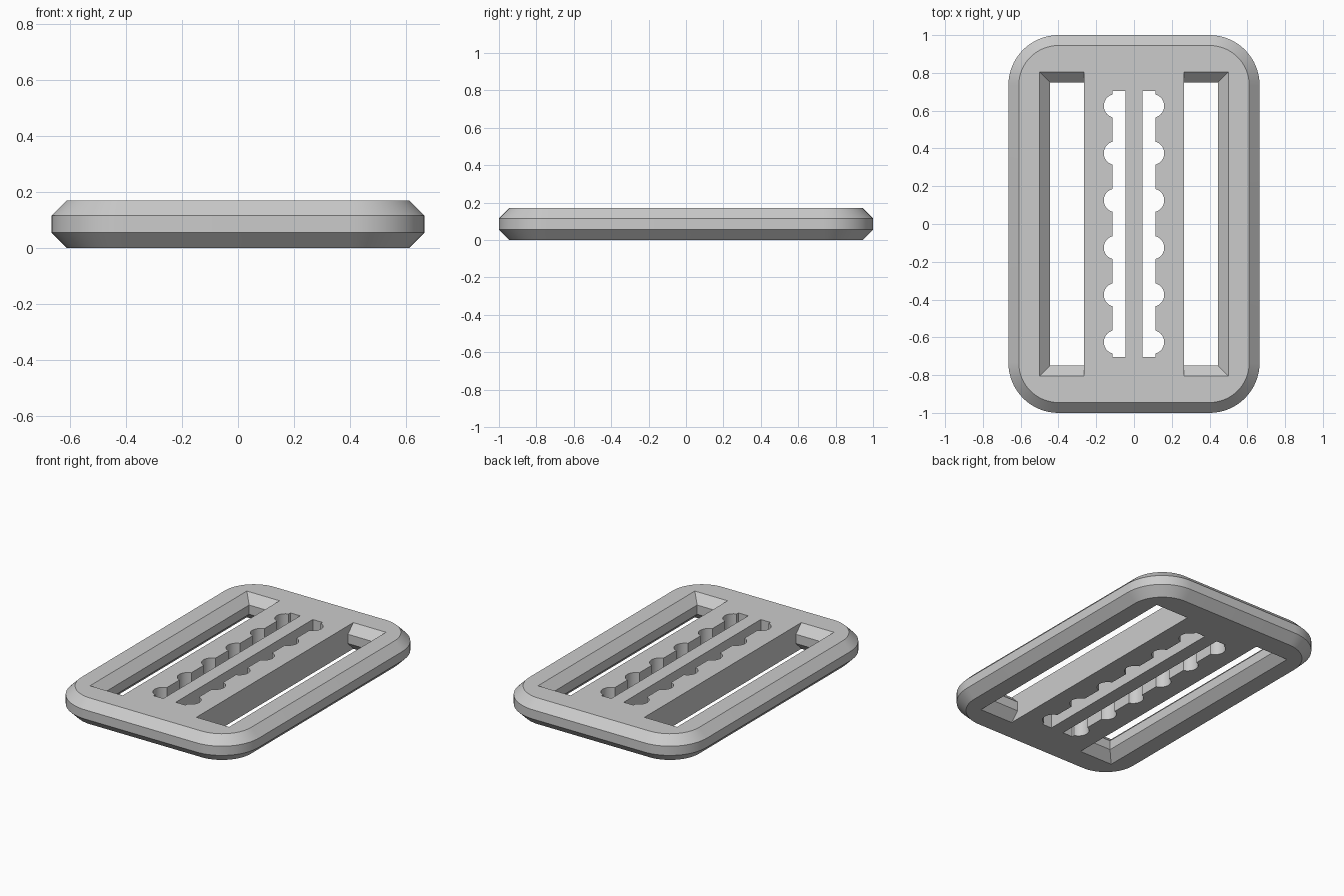
import bpy, bmesh
from math import sin, cos, pi, acos

cube = bpy.data.objects.get("Cube")
if cube:
    bpy.data.objects.remove(cube, do_unlink=True)

HALF_X, HALF_Y, HEIGHT = 0.665, 1.0, 0.17
LOW, HIGH, BEVEL = 0.055, 0.115, 0.055
CORNER = 0.265

grey = bpy.data.materials.new("grey plastic")
grey.use_nodes = True
colour = (0.6, 0.6, 0.6, 1)
grey.diffuse_color = colour
grey.node_tree.nodes["Principled BSDF"].inputs["Base Color"].default_value = colour


def loft(name, sections):
    """Join equal-length outlines, given as (z, points), into a closed solid."""
    bm = bmesh.new()
    rings = [[bm.verts.new((x, y, z)) for x, y in pts] for z, pts in sections]
    n = len(rings[0])
    for a, b in zip(rings, rings[1:]):
        for i in range(n):
            j = (i + 1) % n
            bm.faces.new((a[i], a[j], b[j], b[i]))
    bm.faces.new(rings[0][::-1])
    bm.faces.new(rings[-1])
    bmesh.ops.recalc_face_normals(bm, faces=bm.faces[:])
    mesh = bpy.data.meshes.new(name)
    bm.to_mesh(mesh)
    bm.free()
    mesh.materials.append(grey)
    obj = bpy.data.objects.new(name, mesh)
    bpy.context.collection.objects.link(obj)
    return obj


def rounded_rect(inset, steps=16):
    r = CORNER - inset
    cx, cy = HALF_X - CORNER, HALF_Y - CORNER
    pts = []
    for q, (sx, sy) in enumerate([(1, 1), (-1, 1), (-1, -1), (1, -1)]):
        for i in range(steps + 1):
            a = (q + i / steps) * pi / 2
            pts.append((sx * cx + r * cos(a), sy * cy + r * sin(a)))
    return pts


def strap_rect(side, grow):
    inner, outer, end = side * 0.265, side * (0.445 + grow), 0.75 + grow
    return [(inner, -end), (outer, -end), (outer, end), (inner, end)]


def comb_outline(side):
    """Narrow slot with a row of round notches along its outer edge."""
    inner, edge, centre, r, end = 0.045, 0.115, 0.0975, 0.0625, 0.703
    reach = acos((edge - centre) / r)
    pts = [(inner, end), (inner, -end), (edge, -end)]
    for k in range(6):
        y = -0.625 + 0.25 * k
        for i in range(17):
            a = reach * (i / 8 - 1)
            pts.append((centre + r * cos(a), y + r * sin(a)))
    pts.append((edge, end))
    return [(side * x, y) for x, y in pts]


# Rounded plate with bevelled rim
body = loft("buckle_plate", [(0, rounded_rect(BEVEL)), (LOW, rounded_rect(0)),
                             (HIGH, rounded_rect(0)), (HEIGHT, rounded_rect(BEVEL))])

# Bevelled strap slots and notched slots
OVER = 0.02
cutters = []
for side in (-1, 1):
    flare = BEVEL + OVER
    cutters.append(loft("strap_slot_cutter", [
        (-OVER, strap_rect(side, flare)), (LOW, strap_rect(side, 0)),
        (HIGH, strap_rect(side, 0)), (HEIGHT + OVER, strap_rect(side, flare))]))
    comb = comb_outline(side)
    cutters.append(loft("notched_slot_cutter", [(-OVER, comb), (HEIGHT + OVER, comb)]))

bpy.context.view_layer.objects.active = body
for cutter in cutters:
    cutter.hide_render = True
    mod = body.modifiers.new("cut", "BOOLEAN")
    mod.operation, mod.solver, mod.object = "DIFFERENCE", "EXACT", cutter
    bpy.ops.object.modifier_apply(modifier=mod.name)
    bpy.data.objects.remove(cutter, do_unlink=True)

# Smooth corners, crisp bevel edges
bpy.ops.object.select_all(action="DESELECT")
body.select_set(True)
bpy.ops.object.shade_smooth_by_angle(angle=pi / 6)
